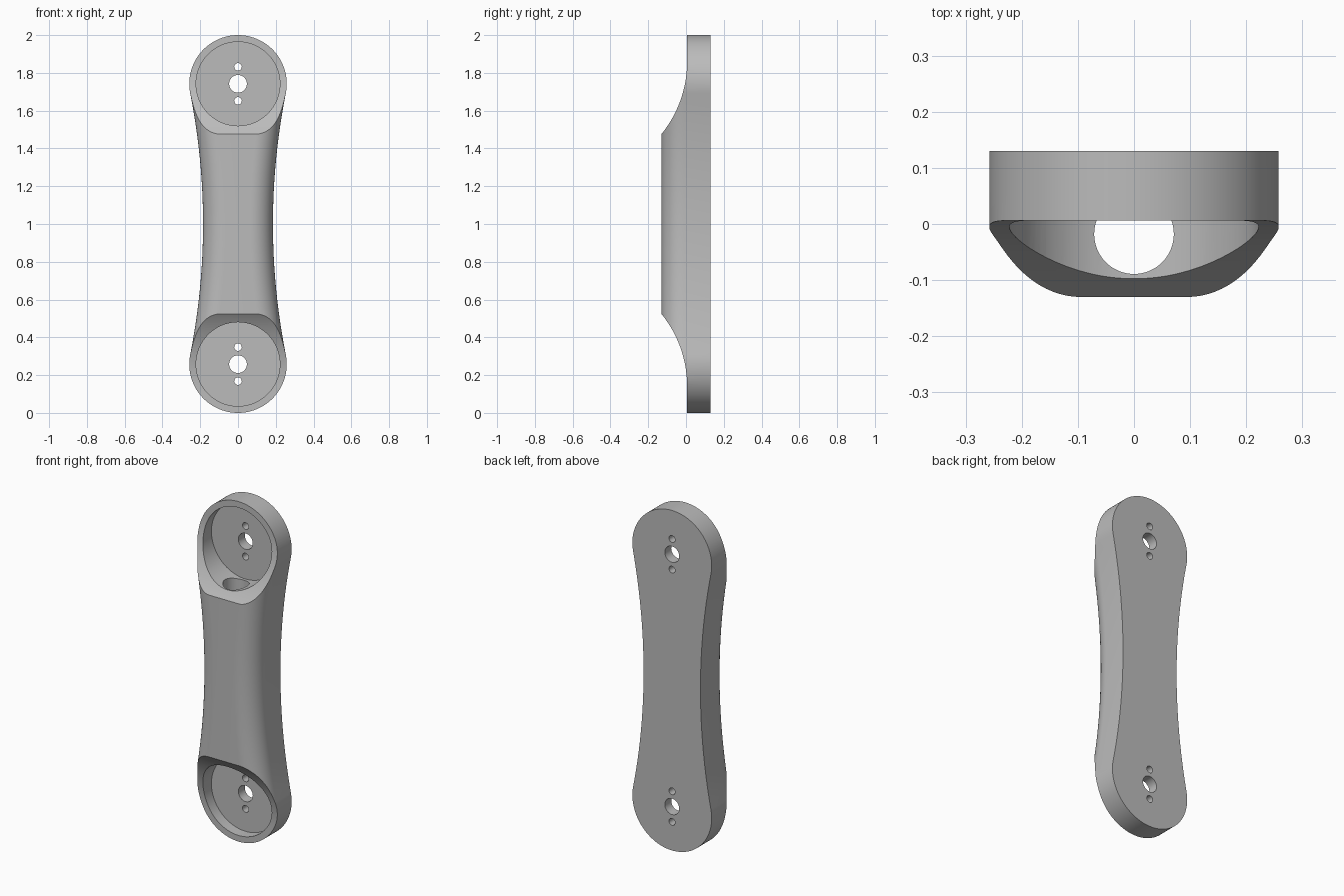
import bpy, bmesh
from math import sin, cos, pi, atan2, sqrt, asin
from mathutils import Matrix, Vector

cube = bpy.data.objects.get("Cube")
if cube:
    bpy.data.objects.remove(cube, do_unlink=True)

END_R, WAIST, HALF = 0.258, 0.185, 0.742      # end radius, waist half width, half pivot spacing
BACK, FRONT, FILLET, LEDGE = 0.13, -0.13, 0.12, 0.006
SIDE_R = (WAIST**2 + HALF**2 - END_R**2) / (2 * (END_R - WAIST))

grey = bpy.data.materials.new("plain grey")
grey.use_nodes = True
grey.diffuse_color = (0.5, 0.5, 0.5, 1)
grey.node_tree.nodes["Principled BSDF"].inputs["Base Color"].default_value = (0.5, 0.5, 0.5, 1)


def make_object(name, bm):
    bmesh.ops.recalc_face_normals(bm, faces=bm.faces)
    mesh = bpy.data.meshes.new(name)
    bm.to_mesh(mesh)
    bm.free()
    mesh.materials.append(grey)
    obj = bpy.data.objects.new(name, mesh)
    bpy.context.collection.objects.link(obj)
    return obj


def loft(name, rings):
    bm = bmesh.new()
    loops = [[bm.verts.new(p) for p in ring] for ring in rings]
    n = len(loops[0])
    for a, b in zip(loops, loops[1:]):
        for i in range(n):
            j = (i + 1) % n
            bm.faces.new((a[i], a[j], b[j], b[i]))
    bm.faces.new(loops[0])
    bm.faces.new(loops[-1])
    return make_object(name, bm)


def outline(inset, y):
    """Waisted link outline: two round ends joined by tangent hollow arcs."""
    tilt = atan2(HALF, WAIST + SIDE_R)
    r, big = END_R - inset, SIDE_R + inset
    right = []
    for i in range(33):                         # quarter of the upper end
        a = pi / 2 - (pi / 2 + tilt) * i / 32
        right.append((r * cos(a), HALF + r * sin(a)))
    for i in range(1, 33):                      # hollow side, down to the lower tangent
        a = tilt - 2 * tilt * i / 32
        right.append((WAIST + SIDE_R - big * cos(a), big * sin(a)))
    for i in range(1, 33):                      # quarter of the lower end
        a = tilt - (pi / 2 + tilt) * i / 32
        right.append((r * cos(a), -HALF + r * sin(a)))
    left = [(-x, z) for x, z in reversed(right[1:-1])]
    return [(x, y, z + 1) for x, z in right + left]


def cylinder(name, radius, start, end, sides):
    start, end = Vector(start), Vector(end)
    axis = end - start
    bm = bmesh.new()
    bmesh.ops.create_cone(bm, cap_ends=True, segments=sides, radius1=radius, radius2=radius,
                          depth=axis.length,
                          matrix=Matrix.Translation((start + end) / 2)
                          @ axis.to_track_quat('Z', 'Y').to_matrix().to_4x4())
    return make_object(name, bm)


def scoop(name, side):
    """Curved sweep that thins the end down to its rim."""
    radius, top = 0.61, 0.86
    reach = asin(0.415 / radius)
    pts = [(-0.3, 1.2), (LEDGE, 1.2)]
    for i in range(33):
        a = reach * i / 32
        pts.append((LEDGE - radius * (1 - cos(a)), top - radius * sin(a)))
    pts.append((-0.3, pts[-1][1]))
    return loft(name, [[(x, y, 1 + side * z) for y, z in pts] for x in (-0.4, 0.4)])


# Main body with rounded front edges
rings = [outline(0, BACK)]
for i in range(17):
    a = pi / 2 * i / 16
    rings.append(outline(FILLET * (1 - cos(a)), FRONT + FILLET * (1 - sin(a))))
link_arm = loft("link_arm", rings)

# Cutters for both ends, then the bore joining the pockets
cutters = []
for side, label in ((1, "upper"), (-1, "lower")):
    z = 1 + side * HALF
    cutters.append(scoop(label + "_scoop_cutter", side))
    cutters.append(cylinder(label + "_pocket_cutter", 0.222, (0, -0.3, z), (0, 0.07, z), 96))
    for offset, radius in ((0, 0.047), (0.09, 0.02), (-0.09, 0.02)):
        cutters.append(cylinder(label + "_hole_cutter", radius,
                                (0, 0, z + offset), (0, 0.3, z + offset), 32))
cutters.append(cylinder("bore_cutter", 0.071, (0, -0.018, 0.4), (0, -0.018, 1.6), 64))

bpy.ops.object.select_all(action='DESELECT')
bpy.context.view_layer.objects.active = link_arm
link_arm.select_set(True)
for cutter in cutters:
    mod = link_arm.modifiers.new(cutter.name, 'BOOLEAN')
    mod.operation, mod.solver, mod.object = 'DIFFERENCE', 'EXACT', cutter
    bpy.ops.object.modifier_apply(modifier=mod.name)
for cutter in cutters:
    bpy.data.objects.remove(cutter, do_unlink=True)

bpy.ops.object.shade_smooth_by_angle(angle=pi / 7)
